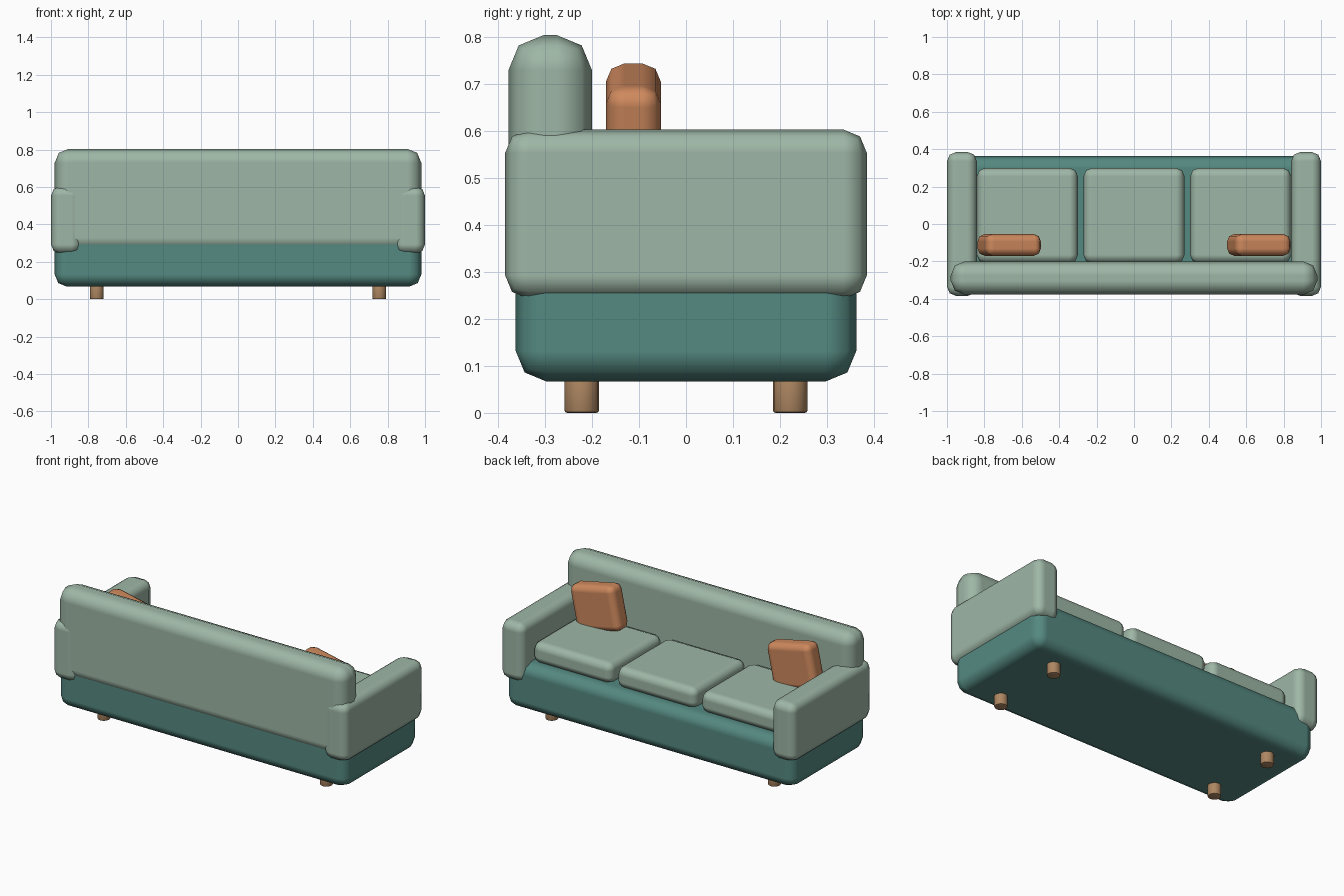
import bpy, bmesh, math
from mathutils import Matrix

if "Cube" in bpy.data.objects:
    bpy.data.objects.remove(bpy.data.objects["Cube"])


def material(name, rgb):
    m = bpy.data.materials.new(name)
    m.diffuse_color = (*rgb, 1)
    m.use_nodes = True
    m.node_tree.nodes["Principled BSDF"].inputs["Base Color"].default_value = m.diffuse_color
    return m


SAGE = material("sage_fabric", (0.34, 0.47, 0.38))
TEAL = material("teal_fabric", (0.09, 0.25, 0.22))
RUST = material("rust_fabric", (0.62, 0.25, 0.11))
WOOD = material("wood", (0.42, 0.24, 0.12))


def finish(bm, name, mat, loc):
    me = bpy.data.meshes.new(name)
    bm.to_mesh(me)
    bm.free()
    me.materials.append(mat)
    ob = bpy.data.objects.new(name, me)
    bpy.context.collection.objects.link(ob)
    ob.location = loc
    bpy.ops.object.select_all(action='DESELECT')
    ob.select_set(True)
    bpy.context.view_layer.objects.active = ob
    return ob


def padded_box(name, mat, size, loc, radius, tilt=0.0):
    """Box with rounded two-segment edges and flat-shaded main faces."""
    bm = bmesh.new()
    bmesh.ops.create_cube(bm, size=1, matrix=Matrix.Diagonal((*size, 1)))
    ob = finish(bm, name, mat, loc)
    ob.rotation_euler = (0, tilt, 0)
    bpy.ops.object.shade_smooth()
    bev = ob.modifiers.new("rounding", 'BEVEL')
    bev.width = radius
    bev.segments = 2
    bev.harden_normals = True


def leg(name, loc, radius=0.037, height=0.09):
    bm = bmesh.new()
    bmesh.ops.create_cone(bm, cap_ends=True, segments=16, radius1=radius,
                          radius2=radius, depth=height)
    rims = [e for e in bm.edges if abs(e.verts[0].co.z - e.verts[1].co.z) < 1e-5]
    bmesh.ops.bevel(bm, geom=rims, offset=0.006, segments=2, profile=0.5, affect='EDGES')
    finish(bm, name, WOOD, (loc[0], loc[1], height / 2))
    bpy.ops.object.shade_smooth_by_angle(angle=math.radians(30))


# Base and backrest (the backrest is on the -y side)
padded_box("base", TEAL, (1.96, 0.725, 0.29), (0, 0, 0.212), 0.065)
padded_box("backrest", SAGE, (1.96, 0.178, 0.55), (0, -0.289, 0.529), 0.075)

# Seat cushions
for i, x in enumerate((-0.57, 0, 0.57)):
    padded_box(f"seat_cushion_{i + 1}", SAGE, (0.54, 0.51, 0.13), (x, 0.045, 0.411), 0.045)

# Arms, pillows and legs on both ends; the pillows lean the same way
for side, s in (("left", -1), ("right", 1)):
    padded_box(f"{side}_arm", SAGE, (0.16, 0.77, 0.36), (s * 0.92, 0, 0.423), 0.05)
    padded_box(f"{side}_pillow", RUST, (0.305, 0.117, 0.275), (s * 0.667, -0.112, 0.586),
               0.04, math.radians(12))
    for end, y in (("back", -0.222), ("front", 0.222)):
        leg(f"{side}_{end}_leg", (s * 0.755, y))
